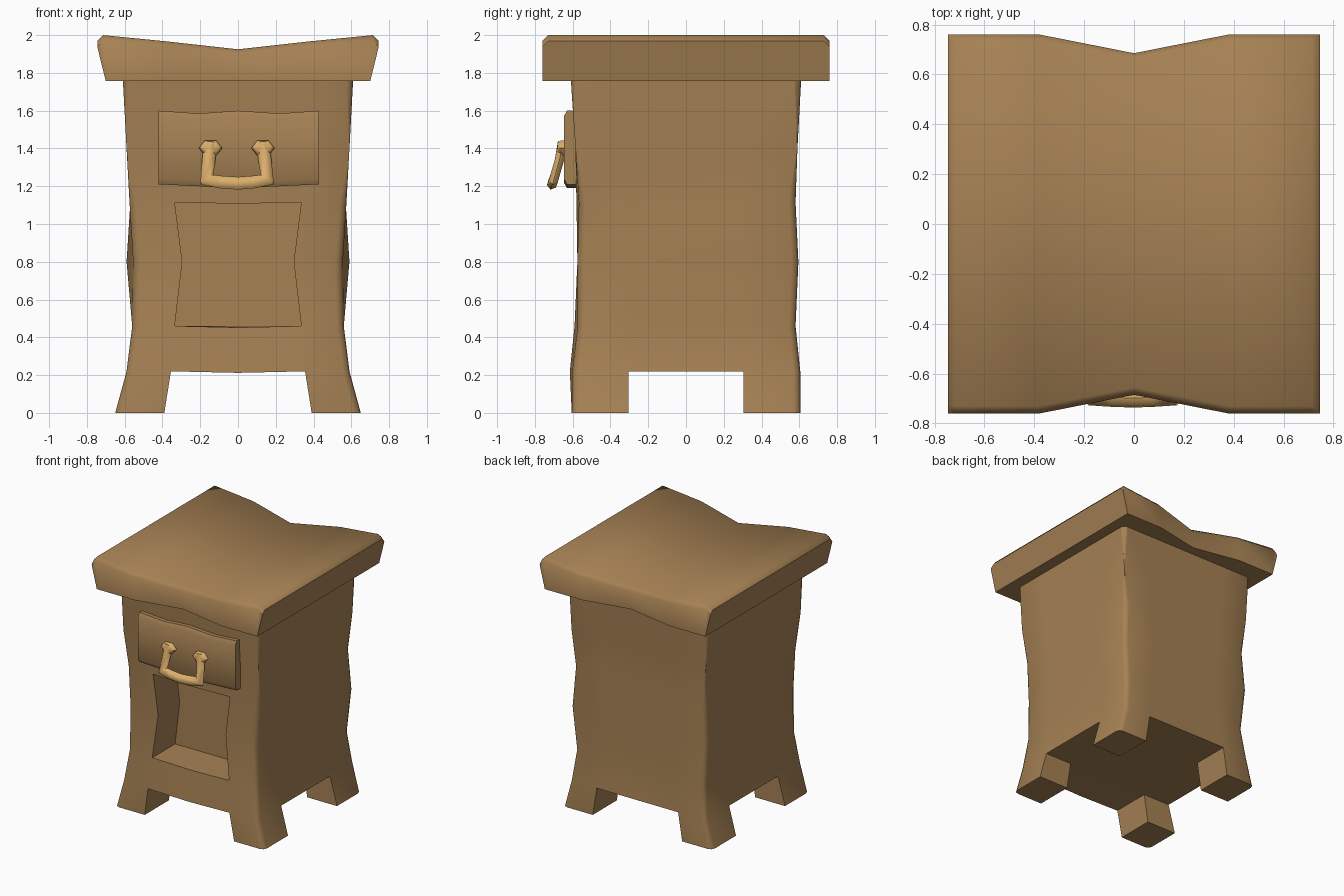
import bpy, bmesh, math
from mathutils import Vector

if "Cube" in bpy.data.objects:
    bpy.data.objects.remove(bpy.data.objects["Cube"], do_unlink=True)


def make_material(name, color):
    mat = bpy.data.materials.new(name)
    mat.use_nodes = True
    mat.diffuse_color = color
    mat.node_tree.nodes["Principled BSDF"].inputs["Base Color"].default_value = color
    return mat


wood = make_material("brown wood", (0.38, 0.22, 0.088, 1))
brass = make_material("pale brass", (0.72, 0.43, 0.15, 1))


def finish(bm, name, mat, angle=50):
    bmesh.ops.recalc_face_normals(bm, faces=bm.faces)
    mesh = bpy.data.meshes.new(name)
    bm.to_mesh(mesh)
    bm.free()
    obj = bpy.data.objects.new(name, mesh)
    bpy.context.collection.objects.link(obj)
    mesh.materials.append(mat)
    bpy.ops.object.select_all(action="DESELECT")
    obj.select_set(True)
    bpy.context.view_layer.objects.active = obj
    bpy.ops.object.shade_smooth_by_angle(angle=math.radians(angle))
    return obj


def loft(name, rings, mat, angle=50):
    """Skin closed rings of equal length and cap both ends."""
    bm = bmesh.new()
    loops = [[bm.verts.new(p) for p in ring] for ring in rings]
    n = len(loops[0])
    for a, b in zip(loops, loops[1:]):
        for i in range(n):
            j = (i + 1) % n
            bm.faces.new((a[i], a[j], b[j], b[i]))
    bm.faces.new(loops[0])
    bm.faces.new(loops[-1])
    return finish(bm, name, mat, angle)


# Cabinet body: a warped block lattice with leg gaps and a front niche left out
# per level: height, front half width, back half width, niche half width, front y, back y, front bulge
levels = [
    (0.00, 0.65, 0.65, 0.39, 0.605, 0.605, 0.000),
    (0.22, 0.59, 0.59, 0.355, 0.60, 0.605, 0.015),
    (0.46, 0.56, 0.56, 0.335, 0.57, 0.58, 0.020),
    (0.80, 0.55, 0.59, 0.295, 0.575, 0.595, 0.000),
    (1.115, 0.575, 0.57, 0.335, 0.565, 0.58, 0.015),
    (1.40, 0.59, 0.585, 0.34, 0.585, 0.59, 0.000),
    (1.77, 0.61, 0.61, 0.36, 0.61, 0.61, 0.000),
]
last = len(levels) - 1


def lattice_point(i, j, k):
    z, front_w, back_w, niche, front, back, bulge = levels[k]
    half = front_w if j == 0 else back_w
    x = (-half, -niche, 0, niche, half)[i]
    y = (-front, -0.305, 0.305, back)[j]
    if j == 0 and 0 < i < 4:
        y -= bulge
    if i == 2 and j == 0 and 0 < k < last:
        z -= 0.008
    return Vector((x, y, z))


def filled(i, j, k):
    if not (0 <= i < 4 and 0 <= j < 3 and 0 <= k < last):
        return False
    if k == 0:                                   # only the legs reach the floor
        return i in (0, 3) and j in (0, 2)
    return not (k in (2, 3) and i in (1, 2) and j == 0)


bm = bmesh.new()
verts = {}


def vert(key):
    if key not in verts:
        verts[key] = bm.verts.new(lattice_point(*key))
    return verts[key]


for i in range(4):
    for j in range(3):
        for k in range(last):
            if not filled(i, j, k):
                continue
            for axis in range(3):
                for side in (0, 1):
                    near = [i, j, k]
                    near[axis] += 2 * side - 1
                    if filled(*near):
                        continue
                    quad = []
                    for u, v in ((0, 0), (1, 0), (1, 1), (0, 1)):
                        step = [u, v]
                        step.insert(axis, side)
                        quad.append(vert((i + step[0], j + step[1], k + step[2])))
                    bm.faces.new(quad)
corners = []
for i in (0, 4):
    for j in (0, 3):
        for k in range(last):
            corners.append(bm.edges.get((verts[i, j, k], verts[i, j, k + 1])))
bmesh.ops.bevel(bm, geom=corners, offset=0.035, segments=2, profile=0.5, affect="EDGES")
finish(bm, "cabinet_body", wood)

# Saddle-shaped table top: bottom x, top x, half depth, top height
half_top = [(0.0, 0.0, 0.685, 1.925), (0.38, 0.38, 0.76, 1.967),
            (0.685, 0.715, 0.76, 2.0), (0.70, 0.745, 0.76, 1.968)]
stations = [(-a, -b, y, z) for a, b, y, z in reversed(half_top[1:])] + half_top
rings = []
for low_x, high_x, y, z in stations:
    side = [(low_x, y, 1.757), (high_x, y, z - 0.03), (high_x, y - 0.03, z)]
    rings.append(side + [(x, -d, h) for x, d, h in reversed(side)])
loft("table_top", rings, wood)

# Drawer front with a wavy outline: x, bottom, top
drawer = [(-0.42, 1.21, 1.60), (-0.21, 1.2, 1.585), (0.0, 1.19, 1.6),
          (0.22, 1.2, 1.585), (0.43, 1.21, 1.60)]
rings = [[(x, -0.54, low), (x, -0.63, low), (x, -0.647, low + 0.03),
          (x, -0.647, high - 0.03), (x, -0.63, high), (x, -0.54, high)]
         for x, low, high in drawer]
loft("drawer_front", rings, wood)

# Drawer handle: a hanging bail swept with a six-sided section
path = [Vector(p) for p in ((-0.145, -0.655, 1.43), (-0.155, -0.67, 1.34),
                            (-0.165, -0.70, 1.235), (-0.09, -0.705, 1.222),
                            (0, -0.708, 1.216), (0.08, -0.705, 1.222),
                            (0.155, -0.70, 1.235), (0.142, -0.67, 1.34),
                            (0.132, -0.655, 1.43))]
hang = Vector((0, -0.28, -0.96)).normalized()
facing = Vector((1, 0, 0)).cross(hang).normalized()
rings = []
for n, p in enumerate(path):
    before = (p - path[max(n - 1, 0)]).normalized()
    after = (path[min(n + 1, len(path) - 1)] - p).normalized()
    across = facing.cross((before + after).normalized()).normalized()
    widen = 1.25 if n in (2, 6) else 1.0
    rings.append([p + across * (0.035 * widen * math.cos(t)) + facing * (0.028 * math.sin(t))
                  for t in (math.tau * s / 6 for s in range(6))])
loft("drawer_handle", rings, brass, 65)

# Hexagonal mounts holding the handle
for name, x in (("right_handle_mount", -0.145), ("left_handle_mount", 0.132)):
    rings = []
    for y, size in ((-0.63, 1.0), (-0.665, 1.0), (-0.68, 0.7)):
        rings.append([(x + 0.062 * size * math.cos(t), y, 1.402 + 0.045 * size * math.sin(t))
                      for t in (math.tau * s / 6 for s in range(6))])
    loft(name, rings, brass)
